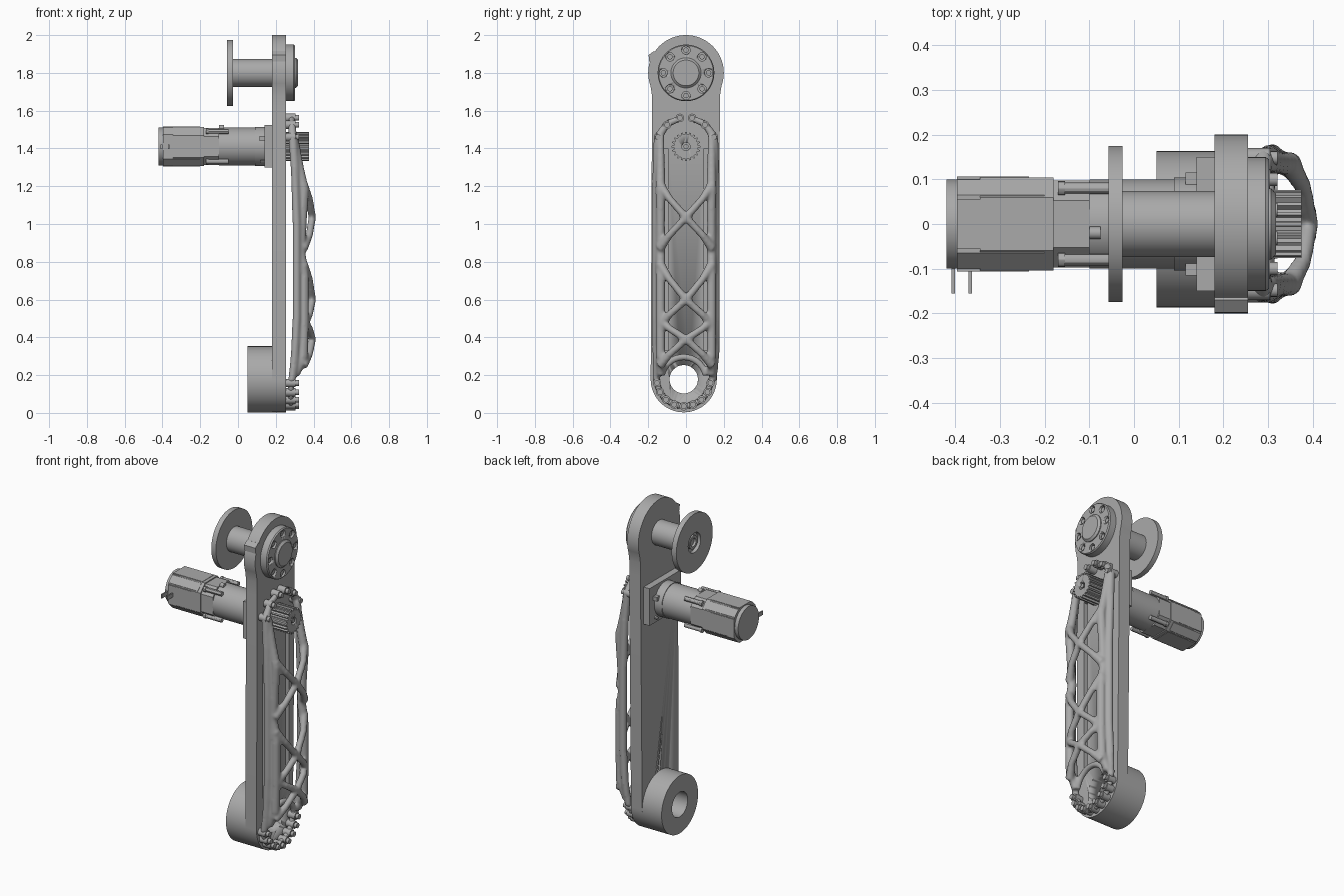
import bpy, bmesh, math
from mathutils import Vector

cube = bpy.data.objects.get("Cube")
if cube:
    bpy.data.objects.remove(cube, do_unlink=True)

grey = bpy.data.materials.new("machined grey")
grey.use_nodes = True
grey.diffuse_color = (0.4, 0.4, 0.4, 1)
grey.node_tree.nodes["Principled BSDF"].inputs["Base Color"].default_value = (0.4, 0.4, 0.4, 1)


def activate(ob):
    bpy.ops.object.select_all(action='DESELECT')
    ob.select_set(True)
    bpy.context.view_layer.objects.active = ob


def finish(name, bm, angle=30):
    bmesh.ops.remove_doubles(bm, verts=bm.verts, dist=1e-5)
    bmesh.ops.recalc_face_normals(bm, faces=bm.faces)
    mesh = bpy.data.meshes.new(name)
    bm.to_mesh(mesh)
    bm.free()
    ob = bpy.data.objects.new(name, mesh)
    bpy.context.collection.objects.link(ob)
    mesh.materials.append(grey)
    activate(ob)
    bpy.ops.object.shade_smooth_by_angle(angle=math.radians(angle))
    return ob


def arc(cy, cz, r, a0, a1, n):
    angles = [math.radians(a0 + (a1 - a0) * i / n) for i in range(n + 1)]
    return [(cy + r * math.cos(a), cz + r * math.sin(a)) for a in angles]


def prism(name, outline, x0, x1):
    """Extrude a (y, z) outline along x."""
    bm = bmesh.new()
    face = bm.faces.new([bm.verts.new((x0, y, z)) for y, z in outline])
    grown = bmesh.ops.extrude_face_region(bm, geom=[face])["geom"]
    bmesh.ops.translate(bm, vec=(x1 - x0, 0, 0),
                        verts=[v for v in grown if isinstance(v, bmesh.types.BMVert)])
    return finish(name, bm)


def lathe(name, profile, y, z, n=48, closed=False):
    """Spin an (x, radius) profile about an axis parallel to x."""
    bm = bmesh.new()
    verts = [bm.verts.new((x, y, z + r)) for x, r in profile]
    edges = [bm.edges.new(p) for p in zip(verts, verts[1:])]
    if closed:
        edges.append(bm.edges.new((verts[-1], verts[0])))
    bmesh.ops.spin(bm, geom=verts + edges, cent=(0, y, z), axis=(1, 0, 0),
                   angle=math.tau, steps=n, use_merge=True)
    return finish(name, bm)


def rod(name, x0, x1, y, z, r, n=24):
    return lathe(name, [(x0, 0), (x0, r), (x1, r), (x1, 0)], y, z, n)


def box(name, x, y, z):
    return prism(name, [(y[0], z[0]), (y[1], z[0]), (y[1], z[1]), (y[0], z[1])], *x)


def cut(ob, cutters):
    for c in cutters:
        mod = ob.modifiers.new("cut", 'BOOLEAN')
        mod.operation, mod.solver, mod.object = 'DIFFERENCE', 'EXACT', c
        activate(ob)
        bpy.ops.object.modifier_apply(modifier=mod.name)
        bpy.data.objects.remove(c, do_unlink=True)


LOW, TOP, MOT = 0.178, 1.8, 1.41   # heights of the three axes
OFF = -0.012                       # sideways offset of the lower axis

# Long arm plate with lower bore and two shallow channels
plate = prism("arm_plate", arc(OFF, LOW, 0.175, 180, 360, 40)
              + [(0.18, 1.6), (0.18, 1.68)] + arc(0, TOP, 0.2, -20, 200, 56)
              + [(-0.18, 1.68), (-0.18, 1.6)], 0.18, 0.255)
cut(plate, [rod("bore_cutter", 0.1, 0.3, OFF, LOW, 0.075, 48)]
    + [box("channel_cutter", (0.195, 0.3), (s * 0.11 - 0.015, s * 0.11 + 0.015), (0.33, 1.4))
       for s in (-1, 1)])
prism("plate_stop", [(-0.14, 1.86), (-0.195, 1.86), (-0.198, 1.895), (-0.17, 1.915), (-0.14, 1.9)],
      0.18, 0.255)

# Lower drum
lathe("lower_drum", [(0.05, 0.075), (0.05, 0.175), (0.181, 0.175), (0.181, 0.075)],
      OFF, LOW, 64, True)

# Upper spindle with dished flange disc
lathe("upper_spindle", [(-0.035, 0), (-0.035, 0.06), (-0.057, 0.06), (-0.057, 0.175),
                        (-0.026, 0.175), (-0.026, 0.074), (0.185, 0.074), (0.185, 0)], 0, TOP, 64)
lathe("spindle_bore_ring", [(-0.036, 0.025), (-0.05, 0.025), (-0.05, 0.04), (-0.036, 0.04)],
      0, TOP, 32, True)
spots = [(0.12 * math.cos(i * math.pi / 4), TOP + 0.12 * math.sin(i * math.pi / 4))
         for i in range(8)]
hub = lathe("upper_hub", [(0.25, 0), (0.25, 0.15), (0.295, 0.15), (0.302, 0.145), (0.302, 0.08),
                          (0.307, 0.08), (0.318, 0.068), (0.318, 0)], 0, TOP, 64)
cut(hub, [rod("hub_hole_cutter", 0.28, 0.35, y, z, 0.022) for y, z in spots])
for y, z in spots:
    rod("hub_bolt", 0.275, 0.295, y, z, 0.014, 16)

# Motor mount and gearbox
box("motor_mount", (0.14, 0.181), (-0.15, 0.15), (1.3, 1.525))
for s in (-1, 1):
    rod("mount_pin", 0.12, 0.14, s * 0.095, MOT - 0.08, 0.008, 12)
    box("mount_tab", (0.115, 0.14), (s * 0.1 - 0.015, s * 0.1 + 0.015), (1.44, 1.465))
lathe("gearbox", [(-0.1, 0), (-0.1, 0.1), (0.09, 0.1), (0.09, 0.104), (0.142, 0.104), (0.142, 0)],
      0, MOT, 64)


def chamfered(half, c):
    k = half - c
    return [(a, MOT + b) for a, b in ((half, k), (k, half), (-k, half), (-half, k),
                                      (-half, -k), (-k, -half), (k, -half), (half, -k))]


# Motor body with raised pads, clip arms, rear cap and terminals
prism("motor_body", chamfered(0.1, 0.035), -0.397, -0.2)
prism("motor_collar", chamfered(0.104, 0.045), -0.345, -0.18)
prism("motor_front", chamfered(0.098, 0.045), -0.2, -0.1)
rod("motor_cap", -0.42, -0.395, 0, MOT, 0.1, 48)
for s in (-1, 1):
    box("side_pad", (-0.397, -0.235), (s * 0.08, s * 0.106), (MOT - 0.055, MOT + 0.055))
    box("top_pad", (-0.397, -0.2), (-0.055, 0.055), (MOT + s * 0.08, MOT + s * 0.106))
    for t in (-1, 1):
        rod("clip_arm", -0.17, -0.05, s * 0.08, MOT + t * 0.08, 0.013, 12)
        prism("clip_foot", arc(s * 0.08, MOT + t * 0.08, 0.016, 0, 330, 11), -0.17, -0.155)
lathe("motor_stud", [(-0.1, 0), (-0.1, 0.014), (-0.075, 0.014), (-0.075, 0)], -0.02, MOT + 0.1, 16)
for x in (-0.405, -0.367):
    box("terminal", (x - 0.004, x + 0.004), (-0.156, -0.09), (MOT - 0.012, MOT + 0.012))

# Drive pinion with square-cut teeth
teeth = []
for i in range(20):
    for r, d in ((0.064, -5), (0.076, -3), (0.076, 3), (0.064, 5)):
        a = math.radians(i * 18 + d)
        teeth.append((r * math.cos(a), MOT + r * math.sin(a)))
pinion = prism("drive_pinion", teeth, 0.25, 0.375)
cut(pinion, [rod("pinion_bore_cutter", 0.35, 0.4, 0, MOT, 0.022)])
rod("pinion_shaft", 0.25, 0.372, 0, MOT, 0.013, 16)

# Organic truss cover: tubes fused by a voxel remesh
curve = bpy.data.curves.new("truss_cover", 'CURVE')
curve.dimensions = '3D'
curve.bevel_depth = 1
curve.bevel_resolution = 3
curve.use_fill_caps = True


def tube(points):
    sp = curve.splines.new('POLY')
    sp.points.add(len(points) - 1)
    for p, (x, y, z, r) in zip(sp.points, points):
        p.co = (x, y, z, 1)
        p.radius = r


inner = [(1.46, 0.3, 0.02), (1.3, 0.325, 0.024), (1.18, 0.35, 0.027), (1.0, 0.34, 0.024),
         (0.85, 0.332, 0.026), (0.72, 0.35, 0.026), (0.5, 0.35, 0.026), (0.3, 0.345, 0.026),
         (0.2, 0.305, 0.022)]
for s in (-1, 1):
    tube([(0.285, s * 0.03, 1.56, 0.017), (0.285, s * 0.1, 1.53, 0.02),
          (0.29, s * 0.148, 1.46, 0.025), (0.3, s * 0.155, 1.3, 0.022),
          (0.31, s * 0.158, 1.0, 0.022), (0.31, s * 0.158, 0.5, 0.022),
          (0.3, s * 0.155, 0.3, 0.022), (0.285, s * 0.15 + OFF * 0.6, 0.17, 0.02)])
    tube([(x, s * 0.135, z, r) for z, x, r in inner])
    # Crossing struts: start, node and end heights
    for z0, node, z1 in ((1.21, 1.035, 0.87), (0.79, 0.6, 0.46), (0.49, 0.39, 0.25)):
        tube([(0.345, s * 0.14, z0, 0.026), (0.378, s * 0.085, z0 * 0.55 + node * 0.45, 0.02),
              (0.393, 0, node, 0.021),
              (0.378, -s * 0.085, z1 * 0.55 + node * 0.45, 0.02), (0.345, -s * 0.14, z1, 0.026)])
# Lower collar and the arch above the bore
tube([(0.28, y, z, 0.018) for y, z in arc(OFF, LOW, 0.142, 180, 360, 20)])
tube([(0.30, y, z, 0.018) for y, z in arc(OFF, LOW, 0.118, 10, 170, 14)])

cover = bpy.data.objects.new("truss_cover", curve)
bpy.context.collection.objects.link(cover)
activate(cover)
bpy.ops.object.convert(target='MESH')
cover = bpy.context.object
cover.data.materials.clear()
cover.data.materials.append(grey)
fuse = cover.modifiers.new("fuse", 'REMESH')
fuse.mode, fuse.voxel_size, fuse.use_smooth_shade = 'VOXEL', 0.008, True
relax = cover.modifiers.new("relax", 'SMOOTH')
relax.factor, relax.iterations = 0.5, 6
for name in ("fuse", "relax"):
    bpy.ops.object.modifier_apply(modifier=name)
bpy.ops.object.shade_smooth()

# Cover bolts, around the lower collar and along the top ends
bolts = arc(OFF, LOW, 0.143, 188, 352, 8)
bolts += [(s * y, z) for s in (-1, 1) for y, z in ((0.032, 1.562), (0.1, 1.525), (0.148, 1.46))]
for y, z in bolts:
    rod("cover_boss", 0.25, 0.305, y, z, 0.022, 20)
    rod("cover_bolt", 0.3, 0.322, y, z, 0.015, 16)
